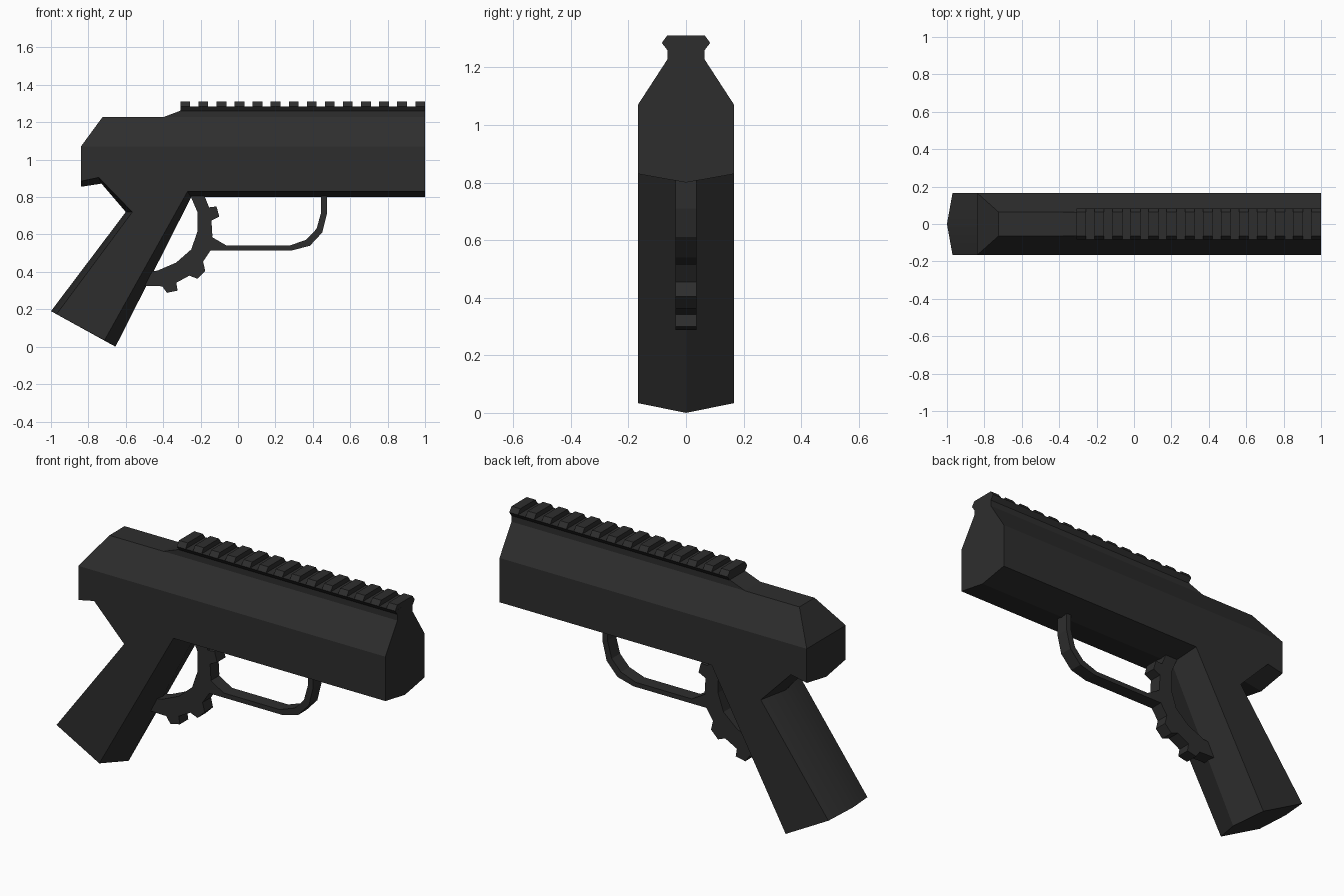
import bpy, bmesh

if "Cube" in bpy.data.objects:
    bpy.data.objects.remove(bpy.data.objects["Cube"])

mat = bpy.data.materials.new("dark_grey")
mat.diffuse_color = (0.027, 0.027, 0.027, 1)
mat.use_nodes = True
mat.node_tree.nodes["Principled BSDF"].inputs["Base Color"].default_value = mat.diffuse_color


def finish(name, bm):
    bmesh.ops.recalc_face_normals(bm, faces=bm.faces[:])
    me = bpy.data.meshes.new(name)
    bm.to_mesh(me)
    bm.free()
    me.materials.append(mat)
    ob = bpy.data.objects.new(name, me)
    bpy.context.collection.objects.link(ob)
    return ob


def add_prism(bm, pts, axis, lo, hi):
    """Extrude a 2D outline: axis 'y' takes (x, z) points, axis 'x' takes (y, z)."""
    def place(p, d):
        return (p[0], d, p[1]) if axis == 'y' else (d, p[0], p[1])
    a = [bm.verts.new(place(p, lo)) for p in pts]
    b = [bm.verts.new(place(p, hi)) for p in pts]
    bm.faces.new(a)
    bm.faces.new(b[::-1])
    n = len(pts)
    for i in range(n):
        j = (i + 1) % n
        bm.faces.new((a[i], b[i], b[j], a[j]))


def prism(name, pts, axis, lo, hi):
    bm = bmesh.new()
    add_prism(bm, pts, axis, lo, hi)
    return finish(name, bm)


# Body and grip: a centre keel line and a side line, bridged, then mirrored
W, R = 0.167, 0.065
keel = [(-0.84, 0.855), (-0.73, 0.872), (-0.6, 0.72), (-1, 0.19),
        (-0.655, 0), (-0.25, 0.8), (1, 0.8)]
side = [(-0.84, 0.885), (-0.745, 0.905), (-0.565, 0.72), (-0.97, 0.174),
        (-0.714, 0.034), (-0.27, 0.83), (1, 0.83)]
bm = bmesh.new()
C = [bm.verts.new((x, 0, z)) for x, z in keel]
S = [bm.verts.new((x, W, z)) for x, z in side]
rear, rear_c = [bm.verts.new((-0.84, y, 1.07)) for y in (W, 0)]
front = bm.verts.new((1, W, 1.07))
top_r, top_rc = [bm.verts.new((-0.725, y, 1.227)) for y in (R, 0)]
top_f, top_fc = [bm.verts.new((1, y, 1.227)) for y in (R, 0)]
bm.faces.new(S + [front, rear])
for i in range(6):
    f = bm.faces.new((C[i], C[i + 1], S[i + 1], S[i]))
    f.smooth = (i == 2)            # rounded-looking back of the grip
bm.faces.new((C[0], S[0], rear, rear_c))
bm.faces.new((rear_c, rear, top_r, top_rc))
bm.faces.new((rear, front, top_f, top_r))
bm.faces.new((top_rc, top_r, top_f, top_fc))
bm.faces.new((C[6], S[6], front, top_f, top_fc))
bmesh.ops.mirror(bm, geom=bm.verts[:] + bm.edges[:] + bm.faces[:],
                 axis='Y', merge_dist=0.0005)
finish("body_and_grip", bm)

# Rail: ramped neck, flared base, row of teeth
prism("rail_neck", [(-0.4, 1.22), (-0.4, 1.227), (-0.305, 1.263), (1, 1.263), (1, 1.22)],
      'y', -R, R)
prism("rail_base", [(-R, 1.26), (R, 1.26), (0.084, 1.285), (-0.084, 1.285)],
      'x', -0.308, 1)
bm = bmesh.new()
for i in range(14):
    x = -0.308 + i * 0.0966
    add_prism(bm, [(-0.084, 1.285), (0.084, 1.285), (R, 1.311), (-R, 1.311)],
              'x', x, x + 0.052)
finish("rail_teeth", bm)

# Trigger guard bow
prism("trigger_guard",
      [(0.475, 0.82), (0.475, 0.71), (0.45, 0.61), (0.385, 0.54), (0.29, 0.515),
       (-0.16, 0.515), (-0.15, 0.6), (-0.137, 0.585), (-0.06, 0.54), (0.275, 0.54),
       (0.365, 0.572), (0.42, 0.63), (0.445, 0.72), (0.445, 0.82)],
      'y', -0.036, 0.036)

# Toothed curved bracket between grip and guard
prism("toothed_bracket",
      [(-0.26, 0.82), (-0.217, 0.72), (-0.217, 0.615), (-0.25, 0.52), (-0.33, 0.45),
       (-0.43, 0.407), (-0.48, 0.4), (-0.5, 0.325), (-0.405, 0.323), (-0.38, 0.288),
       (-0.323, 0.3), (-0.33, 0.342), (-0.26, 0.38), (-0.217, 0.363), (-0.175, 0.405),
       (-0.187, 0.455), (-0.147, 0.515), (-0.137, 0.595), (-0.142, 0.675),
       (-0.1, 0.695), (-0.115, 0.75), (-0.155, 0.745), (-0.185, 0.82)],
      'y', -0.036, 0.036)
